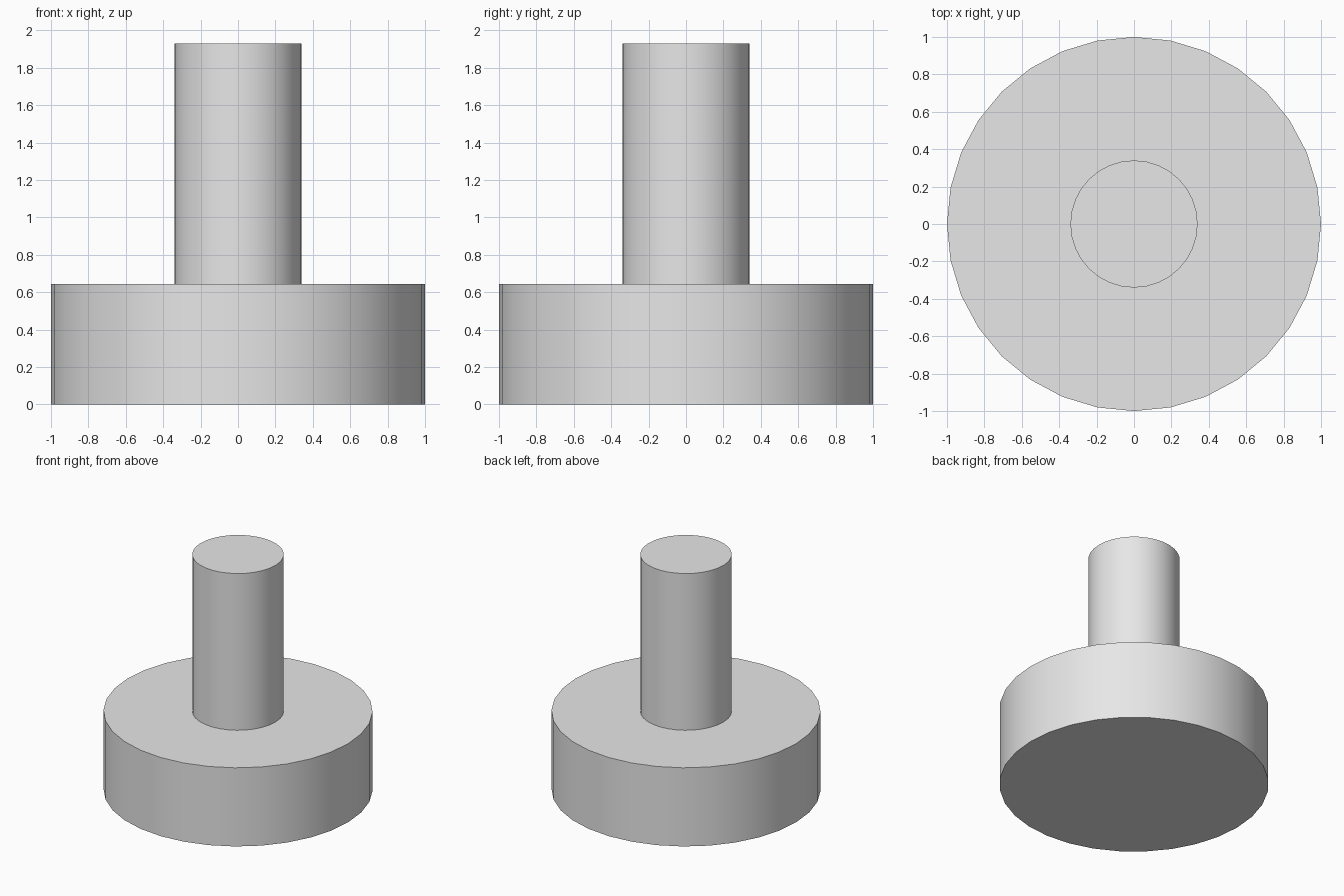
import bpy
import math

cube = bpy.data.objects.get("Cube")
if cube:
    bpy.data.objects.remove(cube, do_unlink=True)

# Single plain grey material
grey = bpy.data.materials.new("light_grey")
grey.use_nodes = True
colour = (0.8, 0.8, 0.8, 1)
grey.diffuse_color = colour
grey.node_tree.nodes["Principled BSDF"].inputs["Base Color"].default_value = colour


def cylinder(name, radius, bottom, top):
    """Upright 32-sided cylinder with smooth sides and sharp rims."""
    bpy.ops.mesh.primitive_cylinder_add(
        vertices=32, radius=radius, depth=top - bottom,
        location=(0, 0, (bottom + top) / 2))
    part = bpy.context.object
    part.name = name
    part.data.materials.append(grey)
    bpy.ops.object.shade_smooth_by_angle(angle=math.radians(30))
    return part


# Wide round base and the narrow post standing on it
cylinder("base", 1, 0, 0.645)
cylinder("post", 0.34, 0.645, 1.93)
